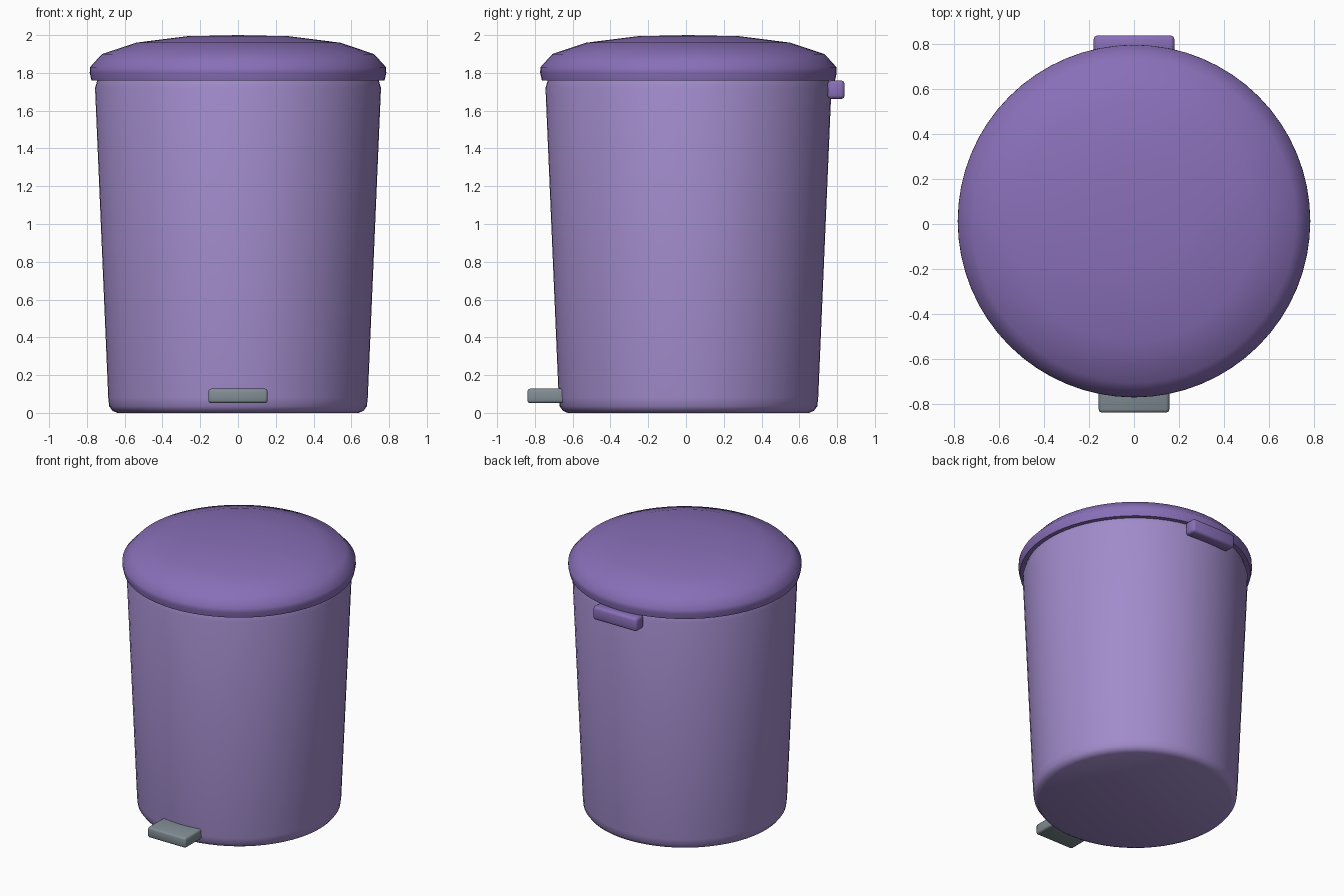
import bpy, bmesh
from math import radians
from mathutils import Matrix, Vector

cube = bpy.data.objects.get("Cube")
if cube:
    bpy.data.objects.remove(cube)

CENTRE_Y = 0.013


def material(name, rgb):
    mat = bpy.data.materials.new(name)
    mat.use_nodes = True
    mat.diffuse_color = (*rgb, 1)
    mat.node_tree.nodes["Principled BSDF"].inputs["Base Color"].default_value = (*rgb, 1)
    return mat


def finish(bm, name, mat, angle):
    bmesh.ops.recalc_face_normals(bm, faces=bm.faces)
    mesh = bpy.data.meshes.new(name)
    bm.to_mesh(mesh)
    bm.free()
    mesh.materials.append(mat)
    obj = bpy.data.objects.new(name, mesh)
    bpy.context.collection.objects.link(obj)
    bpy.ops.object.select_all(action="DESELECT")
    obj.select_set(True)
    bpy.context.view_layer.objects.active = obj
    bpy.ops.object.shade_smooth_by_angle(angle=radians(angle))
    return obj


def lathe(name, profile, mat, angle, steps=64):
    """Spin (radius, height) points around the vertical axis."""
    bm = bmesh.new()
    verts = [bm.verts.new((r, 0, z)) for r, z in profile]
    edges = [bm.edges.new(pair) for pair in zip(verts, verts[1:])]
    bmesh.ops.spin(bm, geom=verts + edges, cent=(0, 0, 0), axis=(0, 0, 1),
                   angle=radians(360), steps=steps)
    bmesh.ops.remove_doubles(bm, verts=bm.verts, dist=0.0005)
    obj = finish(bm, name, mat, angle)
    obj.location.y = CENTRE_Y
    return obj


def rounded_box(name, low, high, mat, bevel):
    low, high = Vector(low), Vector(high)
    bm = bmesh.new()
    bmesh.ops.create_cube(bm, size=1, matrix=Matrix.Translation((low + high) / 2)
                          @ Matrix.Diagonal((*(high - low), 1)))
    bmesh.ops.bevel(bm, geom=bm.edges[:], offset=bevel, segments=2,
                    affect="EDGES", profile=0.5)
    return finish(bm, name, mat, 50)


body_purple = material("light purple", (0.36, 0.26, 0.60))
lid_purple = material("deep purple", (0.25, 0.16, 0.48))
pedal_grey = material("slate grey", (0.22, 0.27, 0.30))

# Tapered bucket with a rounded foot and a rounded rim
lathe("bin_body", [(0, 0), (0.64, 0), (0.665, 0.012), (0.682, 0.035), (0.687, 0.08),
                   (0.757, 1.72), (0.745, 1.76), (0, 1.765)], body_purple, 50)

# Domed lid overhanging the bucket
lathe("lid", [(0, 1.76), (0.776, 1.76), (0.785, 1.80), (0.784, 1.83), (0.72, 1.90),
              (0.54, 1.96), (0.27, 1.994), (0, 2.0)], lid_purple, 50)

# Hinge at the back and foot pedal at the front
rounded_box("hinge", (-0.18, 0.75, 1.662), (0.18, 0.84, 1.76), lid_purple, 0.018)
rounded_box("pedal", (-0.157, -0.84, 0.052), (0.157, -0.55, 0.128), pedal_grey, 0.014)
